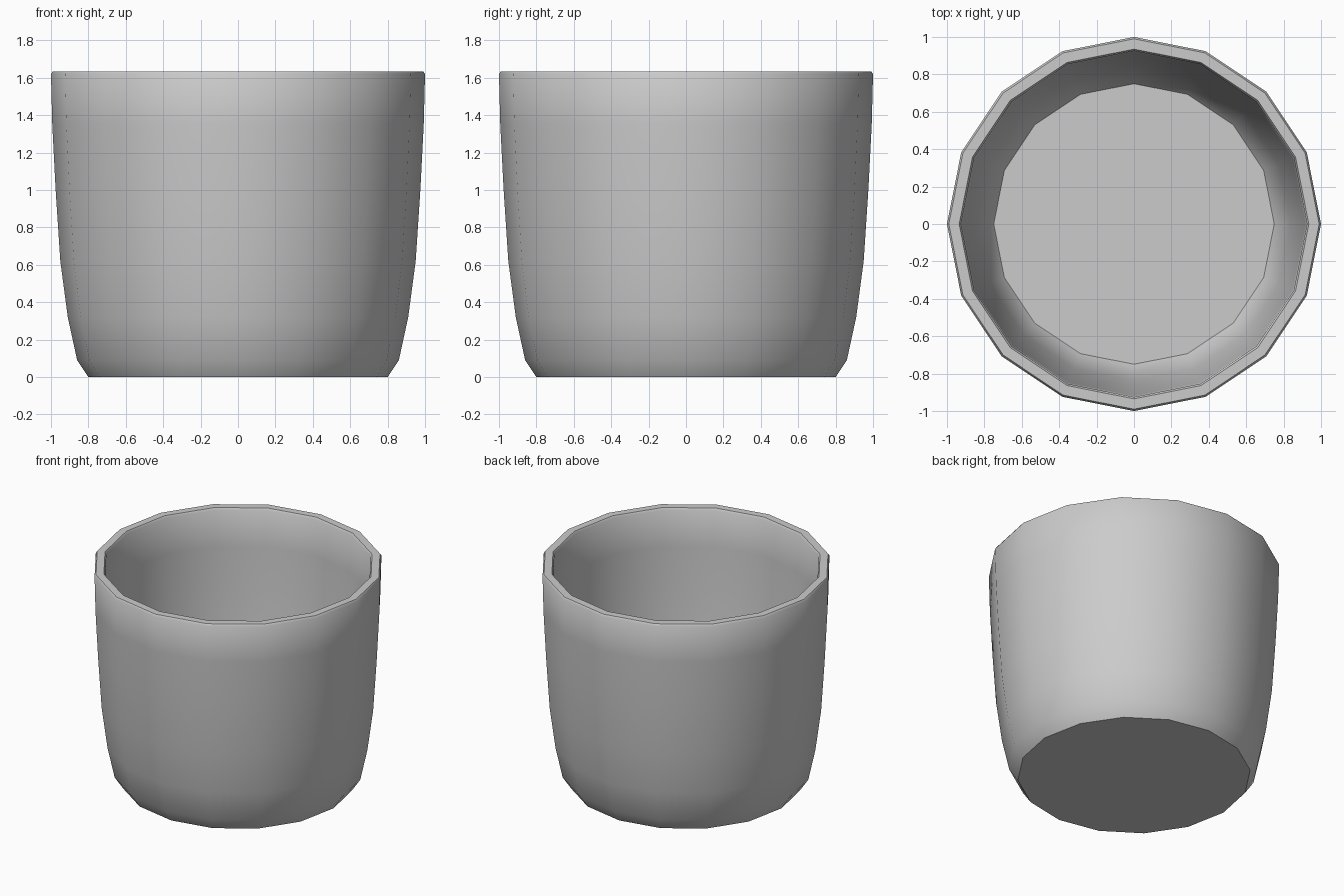
import bpy, bmesh, math

if "Cube" in bpy.data.objects:
    bpy.data.objects.remove(bpy.data.objects["Cube"])

SIDES = 16

# Cup cross-section (radius, height): outside going up, rounded rim, inside going down
PROFILE = [
    (0.80, 0.0), (0.86, 0.09), (0.91, 0.32), (0.95, 0.62), (0.975, 1.0),
    (0.993, 1.35), (1.0, 1.62),
    (0.99, 1.635), (0.935, 1.635),
    (0.925, 1.62), (0.918, 1.35), (0.90, 1.0), (0.875, 0.63),
    (0.837, 0.34), (0.79, 0.13), (0.75, 0.075),
]


def ring(bm, radius, z):
    step = 2 * math.pi / SIDES
    return [bm.verts.new((radius * math.cos(i * step), radius * math.sin(i * step), z))
            for i in range(SIDES)]


# Walls
bm = bmesh.new()
rings = [ring(bm, r, z) for r, z in PROFILE]
for a, b in zip(rings, rings[1:]):
    for i in range(SIDES):
        j = (i + 1) % SIDES
        bm.faces.new((a[i], a[j], b[j], b[i]))

# Underside and inner floor
bm.faces.new(rings[0][::-1])
bm.faces.new(rings[-1])
bmesh.ops.recalc_face_normals(bm, faces=bm.faces)

mesh = bpy.data.meshes.new("cup")
bm.to_mesh(mesh)
bm.free()
cup = bpy.data.objects.new("cup", mesh)
bpy.context.collection.objects.link(cup)

# Smooth walls with a crisp base edge
bpy.context.view_layer.objects.active = cup
cup.select_set(True)
bpy.ops.object.shade_smooth_by_angle(angle=math.radians(50))
